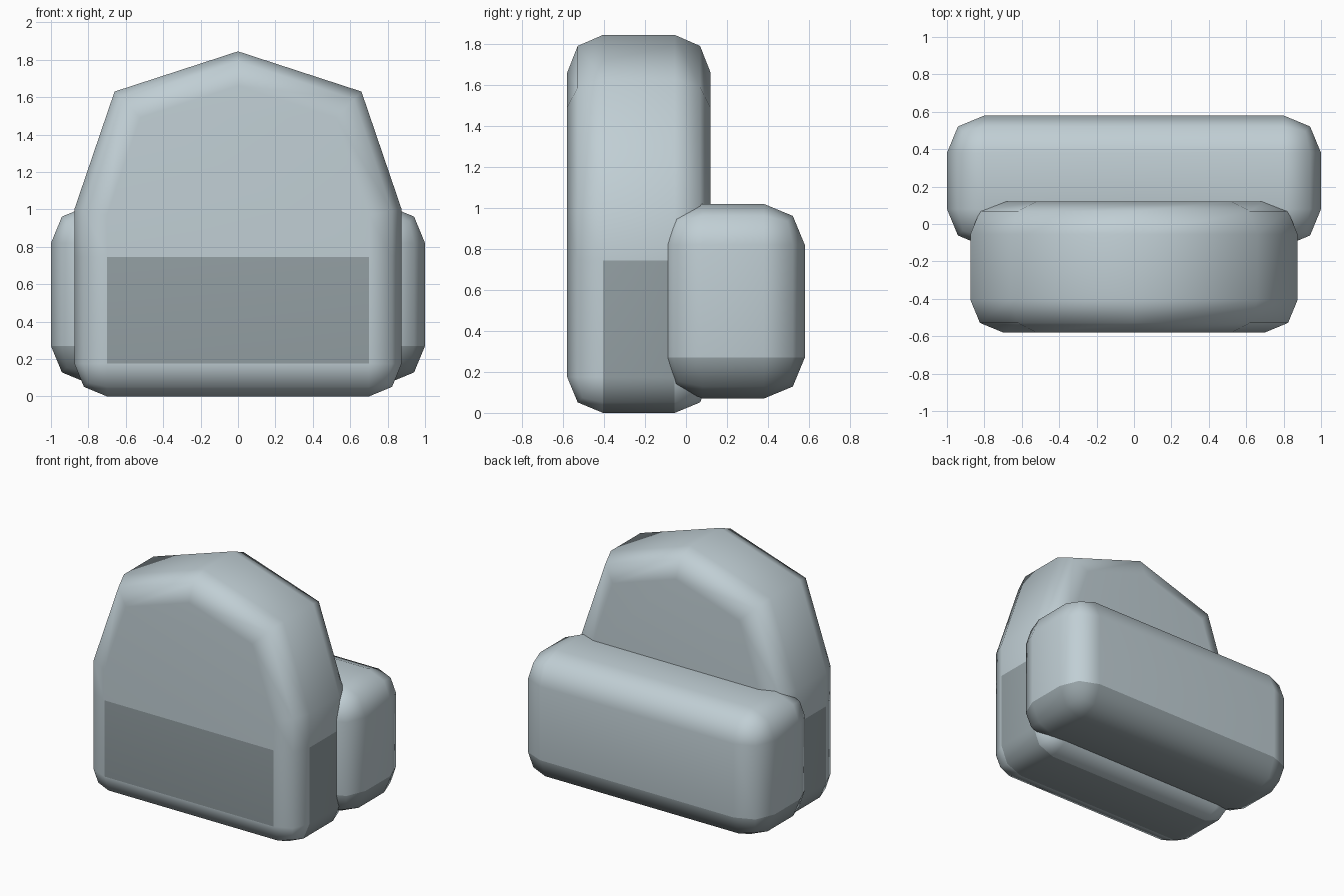
import bpy, bmesh

if "Cube" in bpy.data.objects:
    bpy.data.objects.remove(bpy.data.objects["Cube"])


def colour(name, rgb):
    m = bpy.data.materials.new(name)
    m.diffuse_color = (*rgb, 1)
    m.use_nodes = True
    m.node_tree.nodes["Principled BSDF"].inputs["Base Color"].default_value = m.diffuse_color
    return m


LIGHT = colour("light grey blue", (0.53, 0.62, 0.66))
DARK = colour("dark grey blue", (0.30, 0.355, 0.375))


def rounded_prism(name, profile, y0, y1, radius, sharp_edge, is_dark, cut_z=None):
    """Extrude an x-z profile along y, round its edges, colour faces by rule."""
    bm = bmesh.new()
    front = bm.faces.new([bm.verts.new((x, y0, z)) for x, z in profile])
    ext = bmesh.ops.extrude_face_region(bm, geom=[front], use_keep_orig=True)
    moved = [g for g in ext["geom"] if isinstance(g, bmesh.types.BMVert)]
    bmesh.ops.translate(bm, verts=moved, vec=(0, y1 - y0, 0))
    bmesh.ops.recalc_face_normals(bm, faces=bm.faces)
    bmesh.ops.bevel(bm, geom=[e for e in bm.edges if not sharp_edge(e)],
                    offset=radius, offset_type='OFFSET', segments=2,
                    profile=0.5, affect='EDGES', clamp_overlap=True)
    if cut_z is not None:
        bmesh.ops.bisect_plane(bm, geom=bm.verts[:] + bm.edges[:] + bm.faces[:],
                               plane_co=(0, 0, cut_z), plane_no=(0, 0, 1))
    bm.normal_update()
    for f in bm.faces:
        f.smooth = True
        f.material_index = int(is_dark(f.calc_center_median(), f.normal))
    me = bpy.data.meshes.new(name)
    bm.to_mesh(me)
    bm.free()
    me.materials.append(LIGHT)
    me.materials.append(DARK)
    ob = bpy.data.objects.new(name, me)
    bpy.context.collection.objects.link(ob)
    # keep the big faces flat-looking between the soft edges
    wn = ob.modifiers.new("flat panels", 'WEIGHTED_NORMAL')
    wn.keep_sharp = True
    return ob


# Upright body with a peaked top; the roof ridges running back stay unrounded
rounded_prism(
    "body",
    [(-0.875, 0), (0.875, 0), (0.875, 1.0), (0.66, 1.63),
     (0, 1.845), (-0.66, 1.63), (-0.875, 1.0)],
    -0.58, 0.12, 0.175,
    lambda e: abs(e.verts[0].co.y - e.verts[1].co.y) > 0.1 and e.verts[0].co.z > 0.5,
    lambda c, n: c.z < 0.745 and (abs(n.y) < 0.05 or n.y < -0.99),
    cut_z=0.745)

# Wide box behind the body, dark underneath
rounded_prism(
    "rear_box",
    [(-1, 0.07), (1, 0.07), (1, 1.02), (-1, 1.02)],
    -0.12, 0.58, 0.2,
    lambda e: False,
    lambda c, n: c.z < 0.27 and n.z < -0.1)
